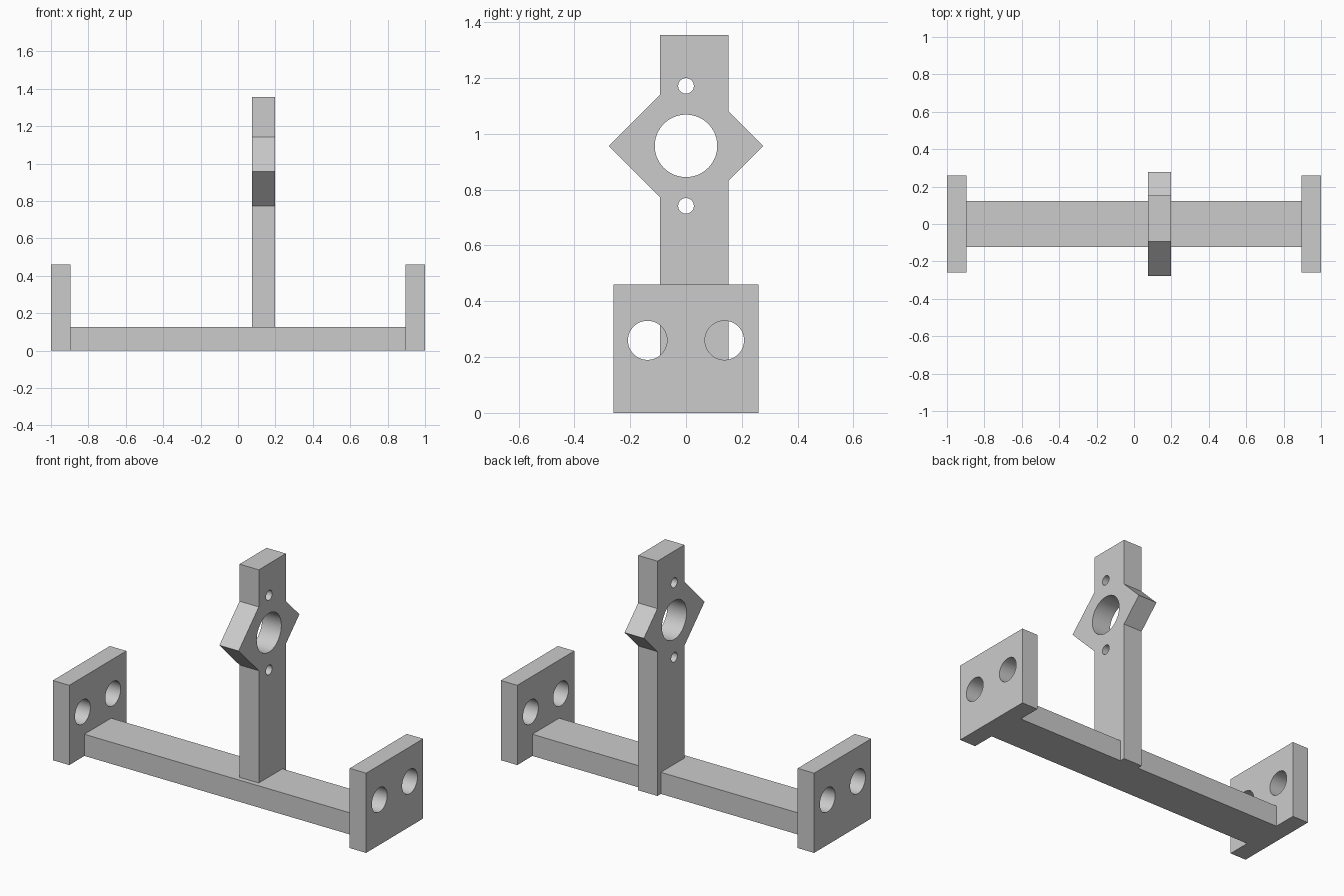
import bpy, bmesh, math
from mathutils import Matrix

if "Cube" in bpy.data.objects:
    bpy.data.objects.remove(bpy.data.objects["Cube"], do_unlink=True)

grey = bpy.data.materials.new("plain grey")
grey.use_nodes = True
COLOR = (0.6, 0.6, 0.6, 1)
grey.diffuse_color = COLOR
grey.node_tree.nodes["Principled BSDF"].inputs["Base Color"].default_value = COLOR


def finish(name, bm):
    bmesh.ops.recalc_face_normals(bm, faces=bm.faces)
    mesh = bpy.data.meshes.new(name)
    bm.to_mesh(mesh)
    bm.free()
    mesh.materials.append(grey)
    obj = bpy.data.objects.new(name, mesh)
    bpy.context.collection.objects.link(obj)
    return obj


def slab(name, profile, x0, x1):
    """Extrude a (y, z) outline along x."""
    bm = bmesh.new()
    face = bm.faces.new([bm.verts.new((x0, y, z)) for y, z in profile])
    new = bmesh.ops.extrude_face_region(bm, geom=[face])["geom"]
    verts = [v for v in new if isinstance(v, bmesh.types.BMVert)]
    bmesh.ops.translate(bm, verts=verts, vec=(x1 - x0, 0, 0))
    return finish(name, bm)


def rect(y0, y1, z0, z1):
    return [(y0, z0), (y1, z0), (y1, z1), (y0, z1)]


def drill(obj, holes, x):
    """Cut round holes (y, z, radius) right through along x."""
    bm = bmesh.new()
    for y, z, r in holes:
        place = Matrix.Translation((x, y, z)) @ Matrix.Rotation(math.pi / 2, 4, "Y")
        bmesh.ops.create_cone(bm, cap_ends=True, segments=64, radius1=r,
                              radius2=r, depth=0.4, matrix=place)
    cutter = finish("hole_cutter", bm)
    cutter.hide_render = True
    mod = obj.modifiers.new("holes", "BOOLEAN")
    mod.operation, mod.solver, mod.object = "DIFFERENCE", "EXACT", cutter
    bpy.ops.object.select_all(action="DESELECT")
    bpy.context.view_layer.objects.active = obj
    obj.select_set(True)
    bpy.ops.object.modifier_apply(modifier=mod.name)
    bpy.data.objects.remove(cutter, do_unlink=True)
    bpy.ops.object.shade_smooth_by_angle(angle=math.radians(30))


# Long base beam
slab("base_beam", rect(-0.122, 0.122, 0, 0.125), -0.895, 0.895)

# End plates, each with two holes
for name, x0, x1 in (("right_end_plate", -1, -0.895), ("left_end_plate", 0.895, 1)):
    plate = slab(name, rect(-0.26, 0.26, 0, 0.46), x0, x1)
    drill(plate, [(s * 0.138, 0.26, 0.07) for s in (-1, 1)], (x0 + x1) / 2)

# Upright post with a diamond shaped collar, set slightly towards the back
back, front, top = 0.153, -0.093, 1.355
mid, reach = 0.957, 0.277
outline = [(front, 0), (back, 0),
           (back, mid - reach + back), (reach, mid), (back, mid + reach - back),
           (back, top), (front, top),
           (front, mid + reach + front), (-reach, mid), (front, mid - reach - front)]
post = slab("upright_post", outline, 0.075, 0.198)
drill(post, [(0, mid, 0.112), (0, mid - 0.215, 0.028), (0, mid + 0.215, 0.028)], 0.137)
